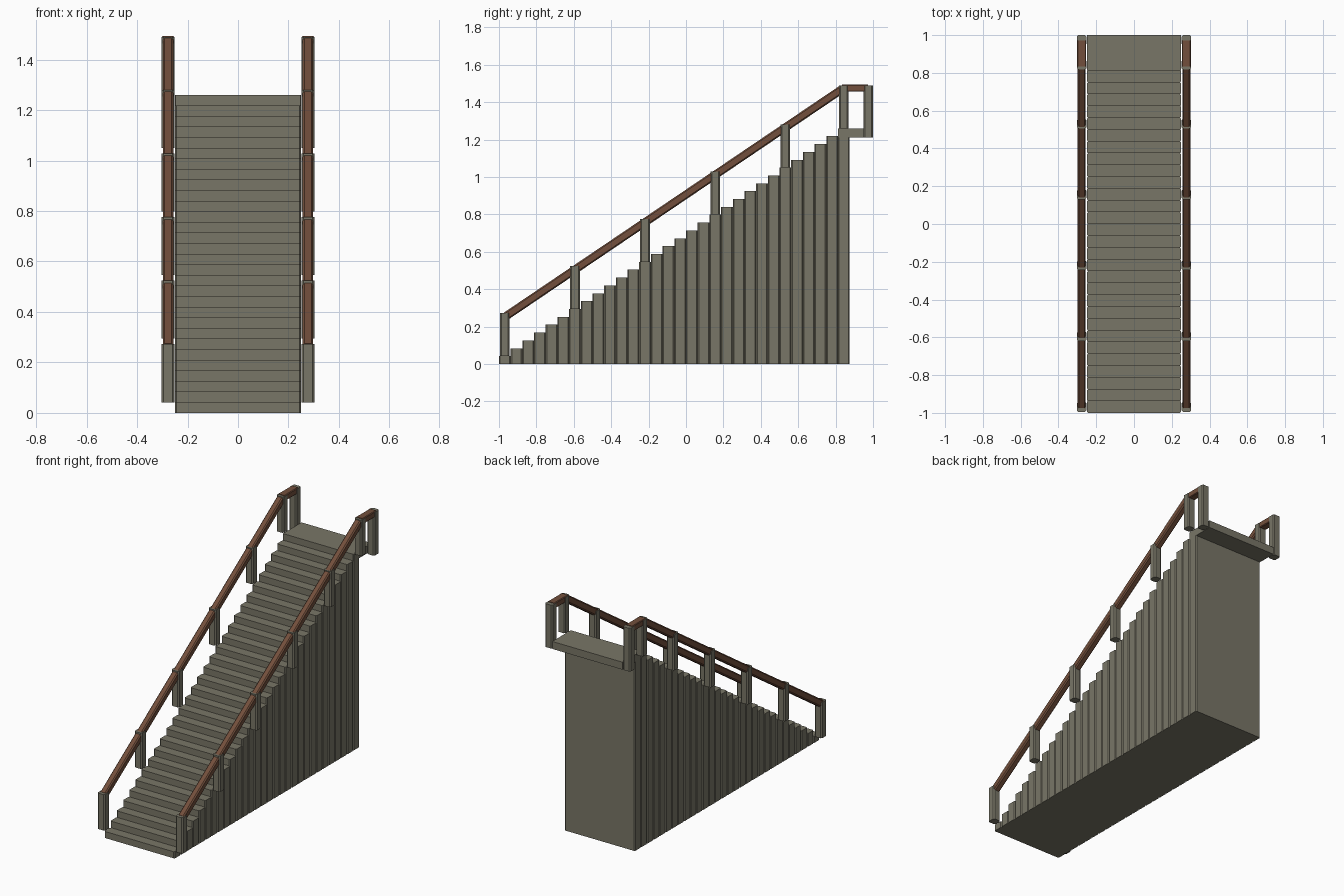
import bpy
import math
from mathutils import Matrix, Vector

old = bpy.data.objects.get("Cube")
if old:
    bpy.data.objects.remove(old, do_unlink=True)

STEPS, RUN, RISE = 30, 0.0625, 0.042
HALF_W = 0.25
RAIL_X = 0.277
POST_W, POST_H = 0.052, 0.23


def make_material(name, color):
    mat = bpy.data.materials.new(name)
    mat.use_nodes = True
    mat.diffuse_color = (*color, 1)
    mat.node_tree.nodes["Principled BSDF"].inputs["Base Color"].default_value = (*color, 1)
    return mat


stone = make_material("grey stone", (0.19, 0.18, 0.135))
wood = make_material("brown wood", (0.17, 0.078, 0.045))


def chamfered_prism(name, mat, size, chamfer, matrix):
    """Box whose four edges along local z are chamfered."""
    hx, hy, hz = (s / 2 for s in size)
    ring = []
    for sx, sy in ((1, 1), (-1, 1), (-1, -1), (1, -1)):
        pair = [(sx * hx, sy * (hy - chamfer)), (sx * (hx - chamfer), sy * hy)]
        ring += pair if sx * sy > 0 else pair[::-1]
    n = len(ring)
    verts = [(x, y, z) for z in (-hz, hz) for x, y in ring]
    faces = [tuple(reversed(range(n))), tuple(range(n, 2 * n))]
    faces += [(i, (i + 1) % n, n + (i + 1) % n, n + i) for i in range(n)]
    mesh = bpy.data.meshes.new(name)
    mesh.from_pydata(verts, [], faces)
    mesh.materials.append(mat)
    obj = bpy.data.objects.new(name, mesh)
    obj.matrix_world = matrix
    bpy.context.collection.objects.link(obj)
    return obj


def upright(name, mat, x, y, bottom, top, width, depth, chamfer):
    place = Matrix.Translation((x, y, (bottom + top) / 2))
    return chamfered_prism(name, mat, (width, depth, top - bottom), chamfer, place)


def rail(name, x, start, end, width, height, chamfer):
    a, b = Vector((x, *start)), Vector((x, *end))
    along = b - a
    tilt = math.atan2(along.y, along.z)
    place = Matrix.Translation((a + b) / 2) @ Matrix.Rotation(-tilt, 4, 'X')
    return chamfered_prism(name, wood, (width, height, along.length), chamfer, place)


def step_y(i):
    return -1 + RUN * (i + 0.5)


# Solid steps, each a column reaching the ground
for i in range(STEPS):
    upright(f"step_{i + 1}", stone, 0, step_y(i), 0, RISE * (i + 1),
            2 * HALF_W, RUN, 0.006)

# Landing slab overhanging the back
top_z = STEPS * RISE
slab_front = 1 - 3 * RUN
upright("landing", stone, 0, (slab_front + 1) / 2, top_z - 0.048, top_z,
        2 * HALF_W - 0.002, 1 - slab_front, 0.001)

# Posts and handrails on both sides
for side, x in (("left", RAIL_X), ("right", -RAIL_X)):
    for i in [*range(0, STEPS - 1, 6), STEPS - 1]:
        base = RISE * (i + 1)
        upright(f"{side}_post_{i + 1}", stone, x, step_y(i), base, base + POST_H,
                POST_W, POST_W, 0.008)
    upright(f"{side}_landing_post", stone, x, 1 - POST_W / 2, top_z - 0.048,
            top_z + POST_H, POST_W, POST_W, 0.008)
    rail(f"{side}_handrail", x, (-0.962, 0.256), (0.832, 1.468), 0.042, 0.044, 0.007)
    rail(f"{side}_landing_rail", x, (0.835, 1.475), (0.972, 1.475), 0.048, 0.038, 0.004)
